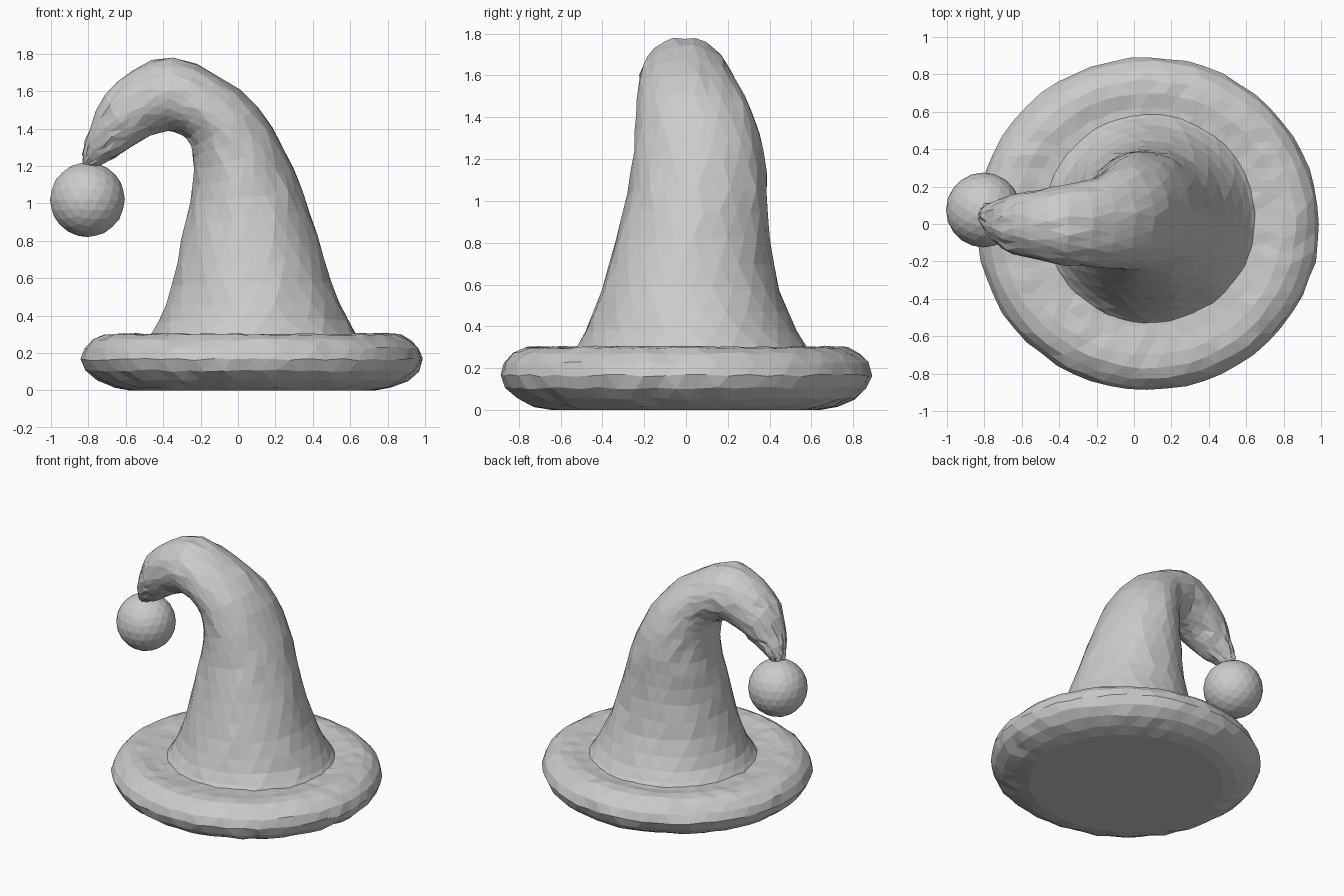
import bpy, bmesh, math, random
from mathutils import Vector

if "Cube" in bpy.data.objects:
    bpy.data.objects.remove(bpy.data.objects["Cube"])

random.seed(4)
grey = bpy.data.materials.new("plain grey")
grey.diffuse_color = (0.6, 0.6, 0.6, 1)
grey.use_nodes = True
grey.node_tree.nodes["Principled BSDF"].inputs["Base Color"].default_value = grey.diffuse_color


def loft(name, rings, jitter):
    """Skin closed rings of points, cap both ends, triangulate into facets."""
    bm = bmesh.new()
    loops = [[bm.verts.new(p) for p in ring] for ring in rings]
    n = len(loops[0])
    for a, b in zip(loops, loops[1:]):
        for i in range(n):
            bm.faces.new((a[i], a[(i + 1) % n], b[(i + 1) % n], b[i]))
    bm.faces.new(loops[0][::-1])
    bm.faces.new(loops[-1])
    for loop in loops[1:-1]:
        for v in loop:
            v.co += Vector([random.uniform(-jitter, jitter) for _ in range(3)])
    bmesh.ops.recalc_face_normals(bm, faces=bm.faces)
    bmesh.ops.triangulate(bm, faces=[f for f in bm.faces if len(f.verts) == 4])
    mesh = bpy.data.meshes.new(name)
    bm.to_mesh(mesh)
    bm.free()
    obj = bpy.data.objects.new(name, mesh)
    bpy.context.collection.objects.link(obj)
    mesh.materials.append(grey)
    return obj


def smooth_rows(rows, steps):
    """Catmull-Rom interpolation between rows of numbers."""
    out = []
    for i in range(len(rows) - 1):
        p0, p1 = rows[max(i - 1, 0)], rows[i]
        p2, p3 = rows[i + 1], rows[min(i + 2, len(rows) - 1)]
        for s in range(steps):
            t = s / steps
            out.append([0.5 * (2 * b + (c - a) * t + (2 * a - 5 * b + 4 * c - d) * t * t
                               + (3 * b - a - 3 * c + d) * t ** 3)
                        for a, b, c, d in zip(p0, p1, p2, p3)])
    return out + [list(rows[-1])]


# Puffy brim with a flat underside: (radius, height)
profile = [(0.66, 0.0), (0.75, 0.02), (0.83, 0.055), (0.89, 0.105), (0.915, 0.165),
           (0.895, 0.225), (0.85, 0.27), (0.79, 0.297), (0.72, 0.302),
           (0.64, 0.29), (0.56, 0.285), (0.45, 0.285)]
SEG = 56
brim = []
for k, (r, z) in enumerate(profile):
    ring = []
    for i in range(SEG):
        a = 2 * math.pi * (i + 0.5 * (k % 2)) / SEG
        ring.append((0.075 + r * math.cos(a), 0.973 * r * math.sin(a), z))
    brim.append(ring)
loft("brim", brim, 0.006)

# Bent cone: inner edge x, z, outer edge x, z, lowest y, highest y
sections = [
    (-0.49, 0.27, 0.66, 0.27, -0.54, 0.60),
    (-0.42, 0.37, 0.59, 0.38, -0.48, 0.53),
    (-0.35, 0.56, 0.50, 0.58, -0.41, 0.45),
    (-0.30, 0.80, 0.42, 0.83, -0.34, 0.40),
    (-0.26, 1.00, 0.34, 1.07, -0.28, 0.39),
    (-0.24, 1.18, 0.25, 1.29, -0.25, 0.37),
    (-0.25, 1.30, 0.11, 1.51, -0.24, 0.32),
    (-0.30, 1.37, -0.10, 1.68, -0.23, 0.25),
    (-0.38, 1.385, -0.35, 1.78, -0.22, 0.21),
    (-0.47, 1.36, -0.56, 1.715, -0.19, 0.18),
    (-0.57, 1.30, -0.71, 1.58, -0.16, 0.155),
    (-0.66, 1.245, -0.79, 1.41, -0.10, 0.125),
    (-0.73, 1.21, -0.83, 1.27, -0.03, 0.11),
    (-0.76, 1.19, -0.82, 1.20, 0.01, 0.08),
]
SIDES = 26
cone = []
for k, (xi, zi, xo, zo, y0, y1) in enumerate(smooth_rows(sections, 2)):
    mid = Vector(((xi + xo) / 2, (y0 + y1) / 2, (zi + zo) / 2))
    half = Vector(((xo - xi) / 2, 0, (zo - zi) / 2))
    ring = []
    for i in range(SIDES):
        a = 2 * math.pi * (i + 0.5 * (k % 2)) / SIDES
        ring.append(mid + half * math.cos(a) + Vector((0, (y1 - y0) / 2 * math.sin(a), 0)))
    cone.append(ring)
loft("bent_cone", cone, 0.006)

# Pompom hanging from the tip
bpy.ops.mesh.primitive_ico_sphere_add(subdivisions=3, radius=0.2, location=(-0.805, 0.075, 1.02))
pompom = bpy.context.object
pompom.name = "pompom"
pompom.data.materials.append(grey)
